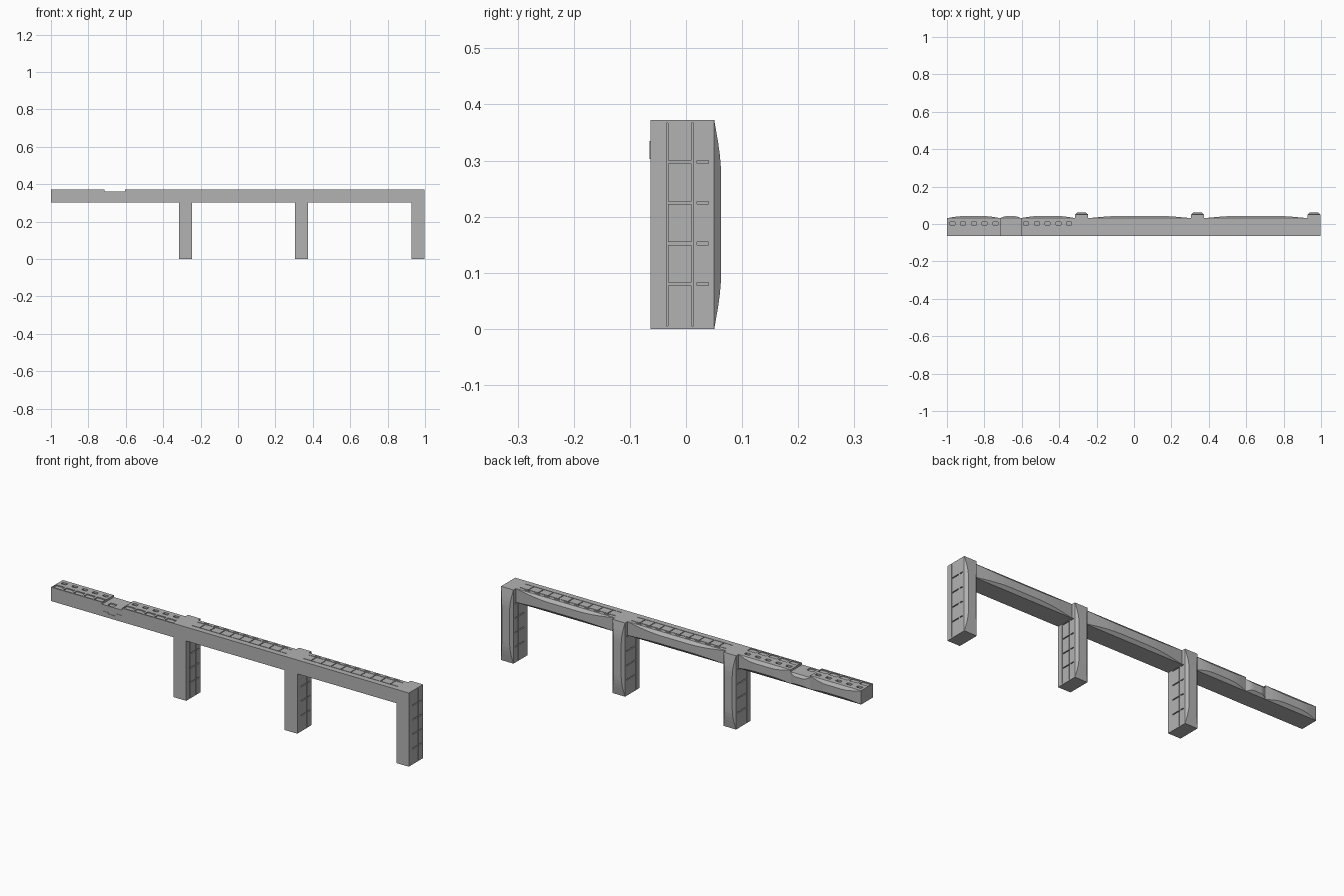
import bpy, bmesh, math

cube = bpy.data.objects.get("Cube")
if cube:
    bpy.data.objects.remove(cube, do_unlink=True)

grey = bpy.data.materials.new("concrete grey")
grey.use_nodes = True
COLOUR = (0.45, 0.45, 0.45, 1)
grey.diffuse_color = COLOUR
grey.node_tree.nodes["Principled BSDF"].inputs["Base Color"].default_value = COLOUR

FRONT, BACK, POST_BACK = -0.063, 0.031, 0.05
BOTTOM, TOP = 0.302, 0.372
PANEL_FRONT, PANEL_BACK = -0.035, 0.01
GROOVE, DEPTH = 0.003, 0.006


def make(name, bm):
    bmesh.ops.recalc_face_normals(bm, faces=bm.faces[:])
    mesh = bpy.data.meshes.new(name)
    bm.to_mesh(mesh)
    bm.free()
    mesh.materials.append(grey)
    obj = bpy.data.objects.new(name, mesh)
    bpy.context.collection.objects.link(obj)
    return obj


def add_box(bm, lo, hi):
    for v in bmesh.ops.create_cube(bm, size=1)["verts"]:
        for i in range(3):
            v.co[i] = (lo[i] + hi[i]) / 2 + v.co[i] * (hi[i] - lo[i])


def box(name, lo, hi, cuts=()):
    """Box with a list of smaller boxes cut out of it."""
    bm = bmesh.new()
    add_box(bm, lo, hi)
    obj = make(name, bm)
    if cuts:
        bm = bmesh.new()
        for cut in cuts:
            add_box(bm, *cut)
        cutter = make(name + "_cutter", bm)
        cutter.hide_render = True
        mod = obj.modifiers.new("grooves", "BOOLEAN")
        mod.operation, mod.object = "DIFFERENCE", cutter
        mod.solver, mod.use_self = "EXACT", True
        bpy.context.view_layer.objects.active = obj
        bpy.ops.object.modifier_apply(modifier=mod.name)
        bpy.data.objects.remove(cutter, do_unlink=True)
    return obj


def bulge(name, start, end, low, high, base, depth, ramp, inset, place):
    """Chamfered swelling on a back face, tapering off towards both ends."""
    bm = bmesh.new()
    steps = [i / 5 for i in range(6)]
    stations = [(start + ramp * s, s) for s in steps]
    stations += [(end - ramp * s, s) for s in reversed(steps)]
    rings = []
    for along, s in stations:
        k = max(math.sin(s * math.pi / 2), 0.03)
        section = [(low, -0.002), (low, 0), (low + inset * k, depth * k),
                   (high - inset * k, depth * k), (high, 0), (high, -0.002)]
        rings.append([bm.verts.new(place(along, w, base + d)) for w, d in section])
    for a, b in zip(rings, rings[1:]):
        for i in range(6):
            j = (i + 1) % 6
            bm.faces.new((a[i], a[j], b[j], b[i]))
    bm.faces.new(rings[0])
    bm.faces.new(rings[-1])
    return make(name, bm)


def along_x(along, w, y):
    return (along, y, w)


def along_z(along, w, y):
    return (w, y, along)


# Posts, with panel grooves and short slots on both sides
for label, x in (("right", -0.28), ("middle", 0.34), ("left", 0.963)):
    x0, x1 = x - 0.035, x + 0.035
    cuts = []
    for a, b in ((x0 - 0.01, x0 + DEPTH), (x1 - DEPTH, x1 + 0.01)):
        for y in (PANEL_FRONT, PANEL_BACK):
            cuts.append(((a, y, 0.005), (b, y + GROOVE, 0.367)))
        for row in range(1, 5):
            z = 0.005 + row * 0.0725
            cuts.append(((a, PANEL_FRONT, z), (b, PANEL_BACK, z + 0.005)))
            cuts.append(((a, 0.02, z), (b, 0.04, z + 0.005)))
    box(label + "_post", (x0, FRONT, 0), (x1, POST_BACK, TOP), cuts)
    bulge(label + "_post_back", 0, TOP, x0, x1, POST_BACK, 0.0125, 0.1, 0.013, along_z)

# Long beams, with panel grooves and slots along the top
for label, x0, x1 in (("middle", -0.245, 0.305), ("left", 0.375, 0.928)):
    a, b = TOP - DEPTH, TOP + 0.01
    cuts = [((x0 + 0.01, y, a), (x1 - 0.01, y + GROOVE, b))
            for y in (PANEL_FRONT, PANEL_BACK)]
    for i in range(1, 10):
        x = x0 + (x1 - x0) * i / 10
        cuts.append(((x - 0.002, PANEL_FRONT, a), (x + 0.002, PANEL_BACK, b)))
        cuts.append(((x - 0.015, 0.018, a), (x + 0.015, 0.022, b)))
    box(label + "_beam", (x0, FRONT, BOTTOM), (x1, BACK, TOP), cuts)
    bulge(label + "_beam_back", x0, x1, BOTTOM, TOP, BACK, 0.013, 0.2, 0.015, along_x)

# Overhanging arm in two lengths, with shallow bays and deeper slots on top
for label, x0, x1 in (("outer", -1, -0.715), ("inner", -0.605, -0.315)):
    cuts = []
    for i in range(5):
        x = x0 + 0.005 + i * 0.0575
        cuts.append(((x, -0.056, TOP - 0.005), (x + 0.047, -0.028, TOP + 0.01)))
        cuts.append(((x + 0.01, -0.005, TOP - 0.012), (x + 0.037, 0.011, TOP + 0.01)))
    box(label + "_arm", (x0, FRONT, BOTTOM), (x1, BACK, TOP), cuts)
    bulge(label + "_arm_back", x0, x1, BOTTOM, TOP, BACK, 0.012, 0.1, 0.015, along_x)

# Lowered coupling between the arm lengths
LOW = TOP - 0.01
box("arm_coupling", (-0.715, FRONT, BOTTOM), (-0.605, BACK, LOW),
    [((-0.69, -0.056, LOW - 0.006), (-0.655, -0.028, LOW + 0.01))])
bulge("arm_coupling_back", -0.715, -0.605, BOTTOM, LOW, BACK, 0.011, 0.035, 0.012, along_x)

# Stepped cover plate on the coupling front
outline = [(-0.71, 0.303), (-0.603, 0.303), (-0.603, 0.335), (-0.635, 0.335),
           (-0.64, 0.323), (-0.677, 0.323), (-0.682, 0.33), (-0.71, 0.33)]
bm = bmesh.new()
face = bm.faces.new([bm.verts.new((x, FRONT + 0.001, z)) for x, z in outline])
pushed = bmesh.ops.extrude_face_region(bm, geom=[face])["geom"]
bmesh.ops.translate(bm, vec=(0, -0.003, 0),
                    verts=[v for v in pushed if isinstance(v, bmesh.types.BMVert)])
make("coupling_cover", bm)
